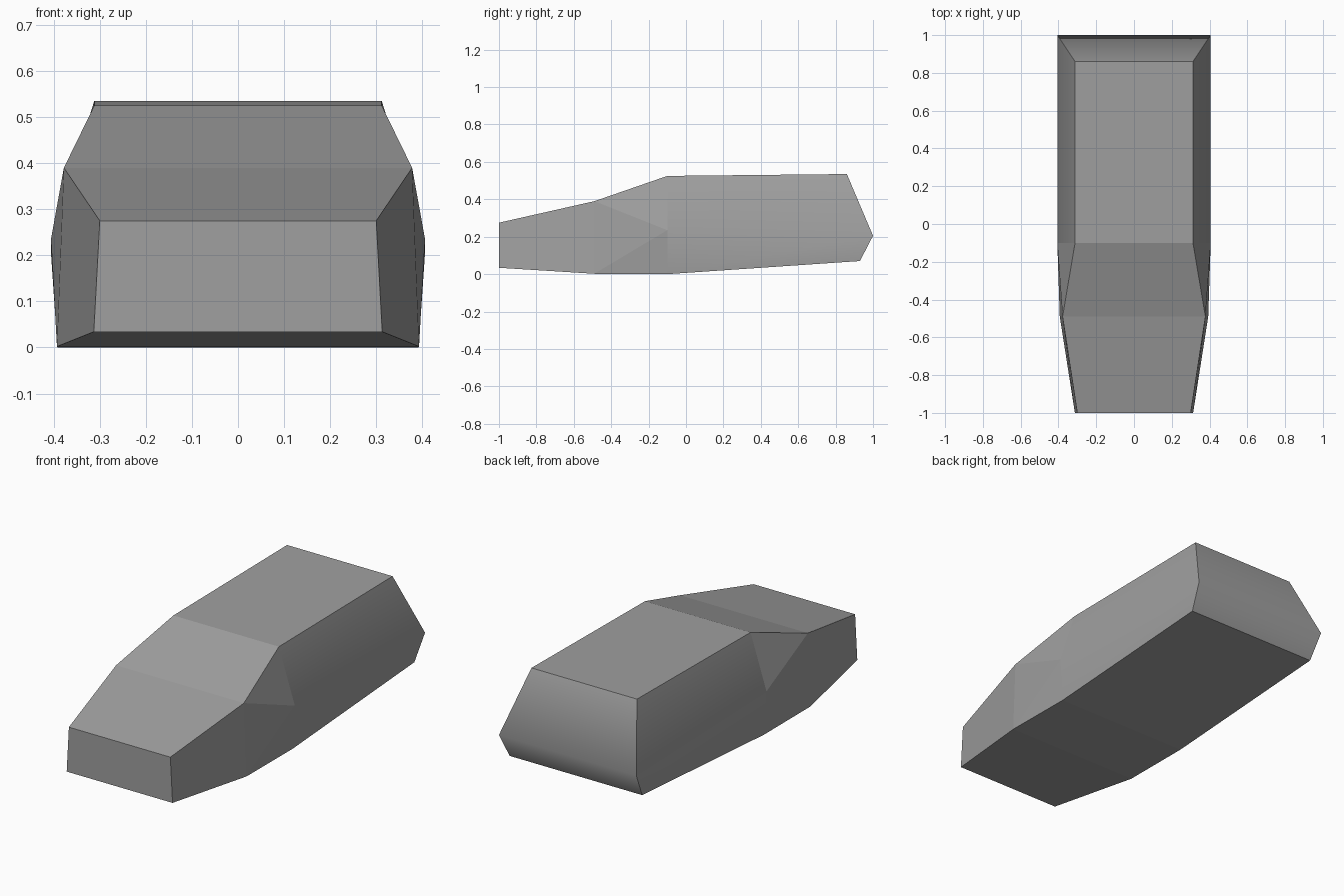
import bpy, bmesh

cube = bpy.data.objects.get("Cube")
if cube:
    bpy.data.objects.remove(cube)

# One neutral colour for the whole body
grey = bpy.data.materials.new("plain grey")
grey.use_nodes = True
colour = (0.35, 0.35, 0.35, 1)
grey.diffuse_color = colour
grey.node_tree.nodes["Principled BSDF"].inputs["Base Color"].default_value = colour

bm = bmesh.new()


def pair(half, y, z):
    """Mirrored right and left corner points."""
    return [bm.verts.new((side * half, y, z)) for side in (-1, 1)]


# Corner pairs from nose to tail
nose_low, nose_top = pair(.313, -1, .034), pair(.30, -1, .275)
hood_low, hood_top = pair(.393, -.49, .002), pair(.378, -.49, .39)
cabin_low, cabin_mid, cabin_top = pair(.392, -.1, 0), pair(.406, -.1, .235), pair(.312, -.1, .525)
tail_low, tail_mid, tail_top = pair(.392, .93, .07), pair(.406, 1, .205), pair(.312, .86, .535)

# Panels that span the full width: bumper, hood, windscreen, roof, tail, floor
loop = [nose_low, nose_top, hood_top, cabin_top, tail_top,
        tail_mid, tail_low, cabin_low, hood_low]
for a, b in zip(loop, loop[1:] + loop[:1]):
    bm.faces.new((a[0], a[1], b[1], b[0]))

# Side panels, mirrored
side_panels = [
    (nose_low, hood_low, hood_top, nose_top),
    (hood_top, cabin_mid, cabin_top),
    (hood_low, cabin_mid, hood_top),
    (hood_low, cabin_low, cabin_mid),
    (cabin_low, tail_low, tail_mid, cabin_mid),
    (cabin_mid, tail_mid, tail_top, cabin_top),
]
for side in (0, 1):
    for panel in side_panels:
        bm.faces.new([corner[side] for corner in panel])
bmesh.ops.recalc_face_normals(bm, faces=bm.faces)

# Only the waist line is rounded by shading; every other edge is crisp
waist = set(cabin_mid + tail_mid)
for edge in bm.edges:
    edge.smooth = all(v in waist for v in edge.verts)
for face in bm.faces:
    face.smooth = True

mesh = bpy.data.meshes.new("vehicle_body")
bm.to_mesh(mesh)
bm.free()
mesh.materials.append(grey)
body = bpy.data.objects.new("vehicle_body", mesh)
bpy.context.collection.objects.link(body)
